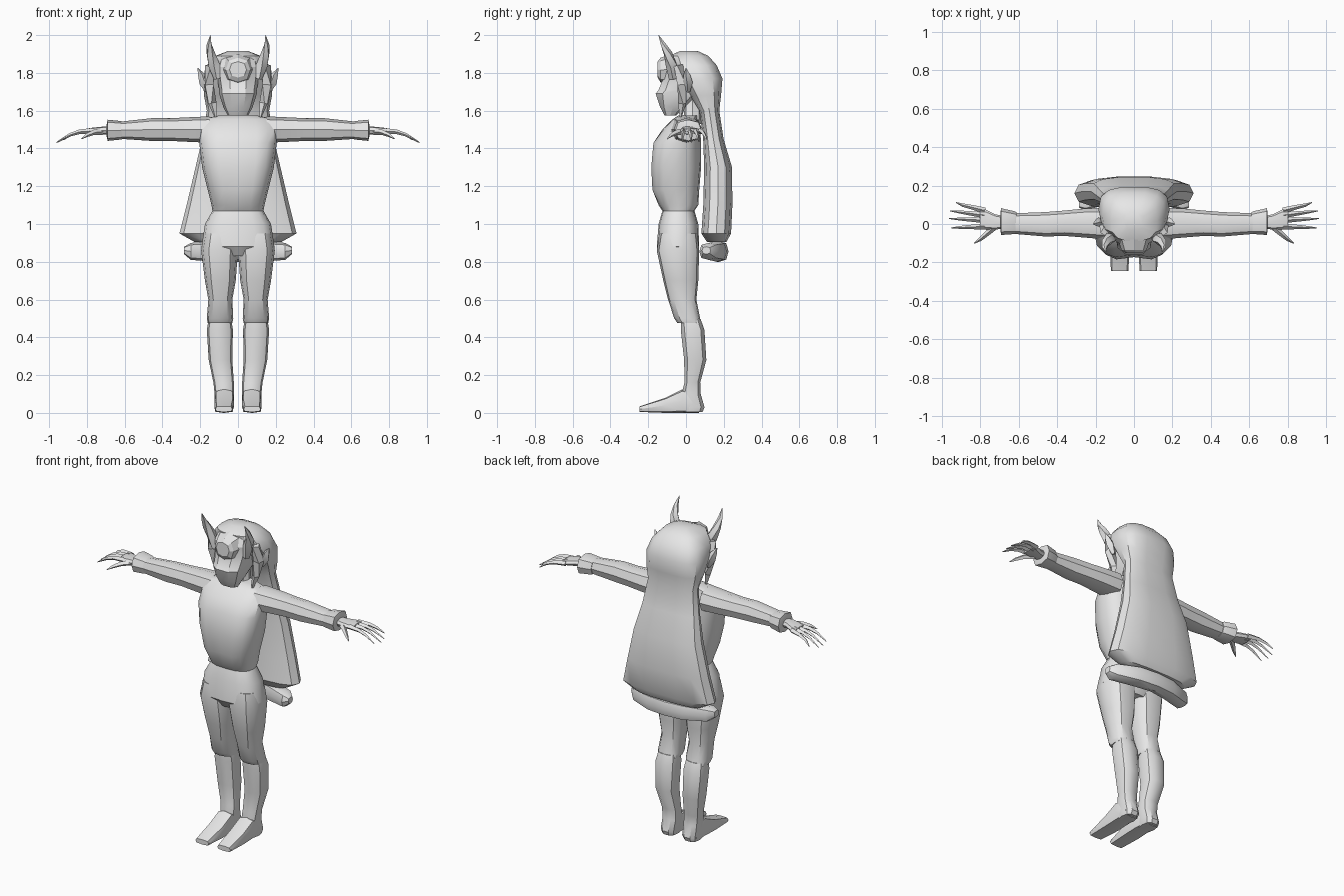
import bpy, bmesh, math
from mathutils import Vector

grey = bpy.data.materials.new("light grey")
grey.diffuse_color = (0.8, 0.8, 0.8, 1)


def finish(bm, name, mirror=False, angle=35):
    bmesh.ops.recalc_face_normals(bm, faces=bm.faces)
    me = bpy.data.meshes.new(name)
    bm.to_mesh(me)
    bm.free()
    me.materials.append(grey)
    ob = bpy.data.objects.new(name, me)
    bpy.context.collection.objects.link(ob)
    bpy.ops.object.select_all(action='DESELECT')
    ob.select_set(True)
    bpy.context.view_layer.objects.active = ob
    bpy.ops.object.shade_smooth_by_angle(angle=math.radians(angle))
    if mirror:
        m = ob.modifiers.new("mirror", 'MIRROR')
        m.use_mirror_merge = False
    return ob


def skin(bm, loops):
    """Join rings of vertices and close both ends."""
    n = len(loops[0])
    for a, b in zip(loops, loops[1:]):
        for i in range(n):
            j = (i + 1) % n
            bm.faces.new((a[i], a[j], b[j], b[i]))
    bm.faces.new(loops[0])
    bm.faces.new(loops[-1])


def loft(name, axis, rings, n=12, p=2.6, mirror=False, tweak=None, angle=35):
    """Rings are (position on axis, u0, u1, v0, v1), rounded-box sections."""
    place = {'z': lambda t, u, v: (u, v, t),
             'x': lambda t, u, v: (t, u, v),
             'y': lambda t, u, v: (u, t, v)}[axis]
    bm = bmesh.new()
    loops = []
    for t, u0, u1, v0, v1 in rings:
        loop = []
        for i in range(n):
            a = 2 * math.pi * i / n
            c, s = round(math.cos(a), 6), round(math.sin(a), 6)
            u = (u0 + u1) / 2 + (u1 - u0) / 2 * math.copysign(abs(c) ** (2 / p), c)
            v = (v0 + v1) / 2 + (v1 - v0) / 2 * math.copysign(abs(s) ** (2 / p), s)
            loop.append(bm.verts.new(place(t, u, v)))
        loops.append(loop)
    skin(bm, loops)
    if tweak:
        for v in bm.verts:
            tweak(v.co)
    return finish(bm, name, mirror, angle)


def sym(rows):
    """(z, half width, y front, y back) -> symmetric ring."""
    return [(z, -w, w, f, b) for z, w, f, b in rows]


def spike(name, path, n=4):
    """Mirrored tapered spike along a path of (x, y, z, radius)."""
    bm = bmesh.new()
    pts = [Vector(q[:3]) for q in path]
    loops = []
    for k, q in enumerate(path):
        d = pts[min(k + 1, len(pts) - 1)] - pts[max(k - 1, 0)]
        rot = d.to_track_quat('Z', 'Y')
        loops.append([bm.verts.new(pts[k] + rot @ Vector((
            q[3] * math.cos(2 * math.pi * i / n), q[3] * math.sin(2 * math.pi * i / n), 0)))
            for i in range(n)])
    skin(bm, loops)
    return finish(bm, name, True)


# Torso, with a shallow crease down the chest
def crease(co):
    if abs(co.x) < 0.01 and co.y < -0.1 and 1.12 < co.z < 1.46:
        co.y += 0.02


loft("torso", 'z', sym([
    (0.83, .10, -.12, .05), (0.88, .193, -.155, .07), (1.0, .175, -.145, .065),
    (1.07, .135, -.125, .045), (1.10, .14, -.145, .065), (1.18, .16, -.185, .07),
    (1.30, .19, -.192, .08), (1.43, .205, -.18, .08), (1.50, .205, -.125, .075),
    (1.555, .19, -.07, .06), (1.575, .10, -.04, .06)]), n=16, tweak=crease)
loft("neck", 'z', sym([(1.53, .07, -.04, .08), (1.58, .05, -.01, .08),
                       (1.68, .05, -.01, .08)]), n=8)

# Legs, boots and feet
loft("thigh", 'z', [
    (.95, .0, .18, -.14, .06), (.86, .0, .195, -.155, .07), (.70, .012, .175, -.12, .065),
    (.60, .03, .157, -.095, .055), (.50, .025, .165, -.062, .075),
    (.475, .03, .16, -.045, .08)], mirror=True)
loft("boot", 'z', [
    (.495, .035, .155, -.03, .08), (.44, .027, .165, -.03, .10), (.28, .03, .155, -.012, .11),
    (.16, .022, .13, -.01, .077), (.10, .02, .124, -.025, .08),
    (.03, .022, .125, -.02, .10), (.005, .03, .12, -.02, .09)], n=10, mirror=True)
loft("foot", 'y', [
    (.07, .03, .12, .0, .06), (.03, .024, .125, 0, .11), (-.02, .02, .125, 0, .125),
    (-.11, .02, .125, 0, .08), (-.245, .03, .12, .005, .035)], n=8, p=4, mirror=True)

# Arms, cuffs and clawed hands
loft("arm", 'x', [
    (.15, -.08, .085, 1.43, 1.57), (.26, -.07, .08, 1.435, 1.565),
    (.36, -.062, .07, 1.44, 1.56), (.46, -.065, .062, 1.44, 1.56),
    (.64, -.05, .055, 1.452, 1.54)], n=8, p=2.4, mirror=True)
loft("cuff", 'x', [
    (.61, -.05, .06, 1.45, 1.54), (.62, -.052, .066, 1.447, 1.545),
    (.69, -.057, .082, 1.44, 1.552), (.695, -.03, .06, 1.46, 1.53)], n=8, mirror=True)
loft("palm", 'x', [
    (.67, -.02, .04, 1.47, 1.52), (.72, -.03, .05, 1.475, 1.515),
    (.77, -.03, .075, 1.475, 1.51), (.80, -.02, .075, 1.475, 1.505)],
    n=8, mirror=True)
for label, y0, tip in (("little", .07, (.925, .112, 1.445)), ("ring", .045, (.957, .068, 1.435)),
                       ("middle", .02, (.962, .028, 1.43)), ("index", -.012, (.95, -.02, 1.435))):
    x, y, z = tip
    spike(label + "_finger", [(.775, y0, 1.492, .016), (.84, (y0 * 1.2 + y * .8) / 2, 1.488, .012),
                              (.89, (y0 + 2 * y) / 3, 1.472, .009), (x, y, z, .002)])
spike("thumb", [(.72, -.01, 1.49, .018), (.765, -.05, 1.485, .014),
                (.80, -.08, 1.47, .01), (.83, -.10, 1.45, .002)])

# Face and forehead plate
loft("face", 'z', sym([
    (1.575, .055, -.115, -.05), (1.62, .078, -.14, .0), (1.69, .10, -.165, .08),
    (1.71, .10, -.15, .1), (1.77, .11, -.125, .1), (1.83, .115, -.125, .1),
    (1.88, .10, -.10, .1)]), n=10, angle=25)
loft("forehead_plate", 'y', [
    (-.15, -.045, .045, 1.775, 1.86), (-.135, -.065, .065, 1.75, 1.88),
    (-.08, -.085, .085, 1.74, 1.90)], n=8, p=2.4, angle=20)

# Long hair falling down the back
loft("hair", 'z', sym([
    (1.917, .05, -.03, .06), (1.89, .12, -.09, .12), (1.84, .165, -.08, .165),
    (1.77, .185, -.04, .195), (1.68, .18, .02, .187), (1.60, .165, .07, .177),
    (1.45, .19, .09, .20), (1.30, .225, .095, .245), (1.10, .272, .09, .247),
    (0.95, .31, .08, .24), (0.905, .23, .11, .215)]), n=14, p=2.8)
loft("hair_tip_band", 'x', [
    (-.285, .085, .13, .84, .88), (-.25, .07, .17, .81, .90), (-.12, .11, .215, .80, .91),
    (0, .13, .225, .80, .91), (.12, .11, .215, .80, .91), (.25, .07, .17, .81, .90),
    (.285, .085, .13, .84, .88)], n=8)
spike("side_lock", [(.15, -.04, 1.84, .025), (.155, -.02, 1.74, .032),
                    (.135, -.02, 1.64, .022), (.115, -.03, 1.55, .003)])

# Horns and pointed ears
spike("horn", [(.105, -.07, 1.77, .022), (.125, -.075, 1.84, .032), (.145, -.095, 1.90, .024),
               (.152, -.12, 1.95, .014), (.146, -.145, 2.0, .001)], n=5)
spike("ear", [(.16, .01, 1.70, .012), (.18, .01, 1.75, .026), (.195, .005, 1.79, .018),
              (.213, .0, 1.825, .002)])
